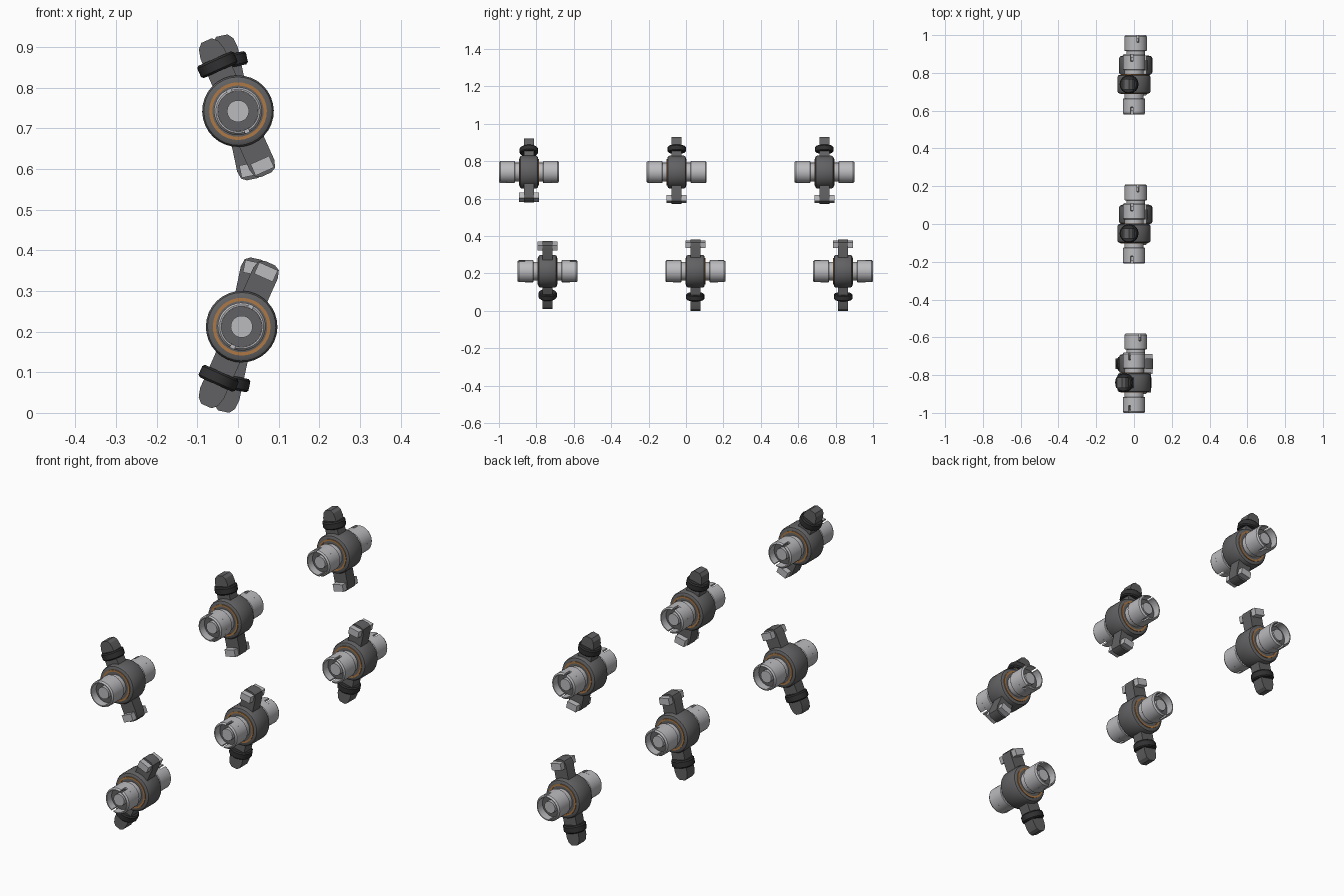
import bpy, bmesh
from math import sin, cos, pi, radians
from mathutils import Matrix

if "Cube" in bpy.data.objects:
    bpy.data.objects.remove(bpy.data.objects["Cube"])


def material(name, rgb):
    m = bpy.data.materials.new(name)
    m.diffuse_color = (*rgb, 1)
    m.use_nodes = True
    m.node_tree.nodes["Principled BSDF"].inputs["Base Color"].default_value = m.diffuse_color
    return m


STEEL = material("steel", (0.50, 0.50, 0.52))
IRON = material("dark_iron", (0.12, 0.12, 0.125))
BLACK = material("black_steel", (0.03, 0.03, 0.032))
BRONZE = material("bronze", (0.42, 0.19, 0.06))


def finish(bm, name, mat, world):
    bmesh.ops.recalc_face_normals(bm, faces=bm.faces)
    me = bpy.data.meshes.new(name)
    bm.to_mesh(me)
    bm.free()
    me.shade_smooth()
    me.set_sharp_from_angle(angle=radians(30))
    me.materials.append(mat)
    ob = bpy.data.objects.new(name, me)
    ob.matrix_world = world
    bpy.context.collection.objects.link(ob)
    return ob


def lathe(bm, profile, a0=0.0, a1=2 * pi, n=32):
    """Revolve a closed (radius, y) loop about the y axis, whole or in part."""
    full = a1 - a0 > 2 * pi - 1e-4
    rings = []
    for i in range(n if full else n + 1):
        a = a0 + (a1 - a0) * i / n
        rings.append([bm.verts.new((r * sin(a), y, r * cos(a))) for r, y in profile])
    k = len(profile)
    for i in range(n):
        p, q = rings[i], rings[(i + 1) % len(rings)]
        for j in range(k):
            bm.faces.new((p[j], p[(j + 1) % k], q[(j + 1) % k], q[j]))
    if not full:
        bm.faces.new(rings[0])
        bm.faces.new(rings[-1])


def cylinder(bm, r, h, n=32, matrix=Matrix()):
    bmesh.ops.create_cone(bm, cap_ends=True, segments=n, radius1=r, radius2=r,
                          depth=h, matrix=matrix)


TURN = Matrix.Rotation(pi / 2, 4, 'X')


def rocker(tag, world, tip, collar_at):
    # hub with rounded rims
    bm = bmesh.new()
    lathe(bm, [(.049, -.05), (.076, -.05), (.084, -.046), (.088, -.038),
               (.088, .038), (.084, .046), (.076, .05), (.049, .05)])
    finish(bm, "hub_" + tag, IRON, world)

    # bronze bushing showing on both hub faces
    bm = bmesh.new()
    lathe(bm, [(.063, -.053), (.071, -.053), (.071, .053), (.063, .053)])
    finish(bm, "bushing_" + tag, BRONZE, world)

    # arm: extruded outline with blunt ends
    half = [(.032, tip - .035), (.026, tip - .012), (.014, tip)]
    low = [(.014, -.171), (.027, -.164), (.033, -.145)]
    right = low + half
    outline = right + [(-x, z) for x, z in reversed(right)]
    bm = bmesh.new()
    face = bm.faces.new([bm.verts.new((x, -.027, z)) for x, z in outline])
    ext = bmesh.ops.extrude_face_region(bm, geom=[face])
    bmesh.ops.translate(bm, vec=(0, .054, 0),
                        verts=[v for v in ext["geom"] if isinstance(v, bmesh.types.BMVert)])
    finish(bm, "arm_" + tag, IRON, world)

    # lock collar round the long end of the arm
    bm = bmesh.new()
    cylinder(bm, .049, .033, 16, Matrix.Translation((0, 0, collar_at)))
    rim = [e for e in bm.edges if abs(e.verts[0].co.z - e.verts[1].co.z) < 1e-5]
    bmesh.ops.bevel(bm, geom=rim, offset=.005, segments=1, affect='EDGES')
    finish(bm, "collar_" + tag, BLACK, world)

    # contact pad through the short end
    bm = bmesh.new()
    bmesh.ops.create_cube(bm, size=1, matrix=Matrix.Translation((0, 0, -.147))
                          @ Matrix.Diagonal((.05, .106, .031, 1)))
    finish(bm, "contact_pad_" + tag, STEEL, world)

    # shaft neck, with slotted sleeves on both ends
    bm = bmesh.new()
    cylinder(bm, .05, .156, matrix=TURN)
    for s in (-1, 1):
        lathe(bm, [(.05, s * .075), (.056, s * .075), (.059, s * .078),
                   (.059, s * .12), (.05, s * .12)])
        for k in range(2):
            lathe(bm, [(.05, s * .12), (.059, s * .12), (.059, s * .153),
                       (.054, s * .16), (.05, s * .16)],
                  k * pi + .1, (k + 1) * pi - .1, 16)
        # central pin
        cylinder(bm, .027, .07, 24, Matrix.Translation((0, s * .108, 0)) @ TURN)
    finish(bm, "shaft_sleeves_" + tag, STEEL, world)

    # dark core inside the sleeves
    bm = bmesh.new()
    for s in (-1, 1):
        cylinder(bm, .0498, .05, matrix=Matrix.Translation((0, s * .1, 0)) @ TURN)
    finish(bm, "core_" + tag, IRON, world)


# upper row, and a lower row turned over; the first of each is tilted further
for row, x, z, y0, flip, tip, collar in (("upper", 0, .742, -.84, 0, .190, .125),
                                         ("lower", .009, .212, -.74, pi, .2135, .139)):
    for i in range(3):
        tilt = radians(24 if i == 0 else 12)
        angle = flip + tilt if flip else -tilt
        world = Matrix.Translation((x, y0 + .79 * i, z)) @ Matrix.Rotation(angle, 4, 'Y')
        rocker(f"{row}_{i + 1}", world, tip, collar)
